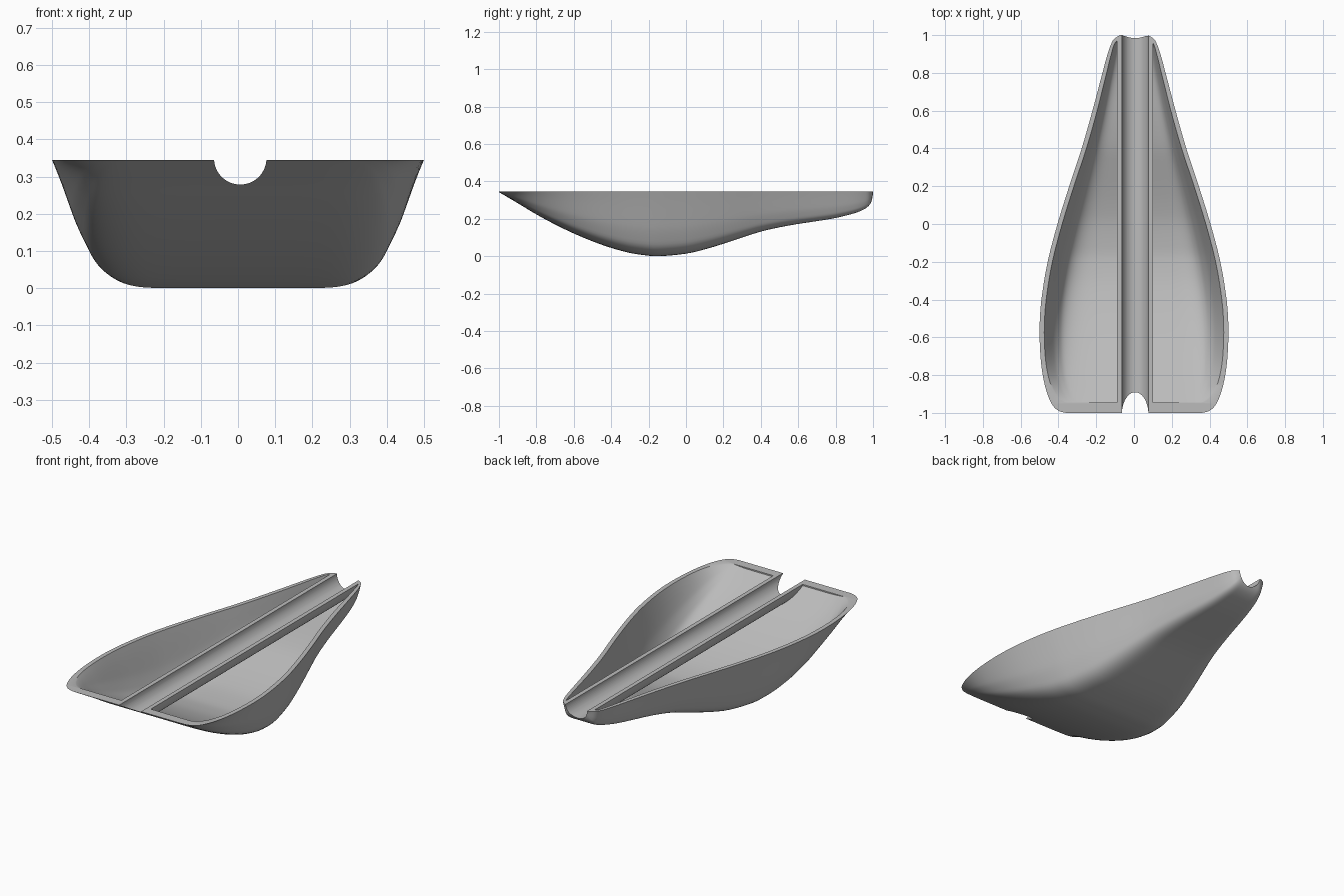
import bpy, bmesh, math

if "Cube" in bpy.data.objects:
    bpy.data.objects.remove(bpy.data.objects["Cube"])

TOP = 0.345          # height of the flat rim
CX = 0.006           # channel sits a touch off centre

# outline and keel tables: (y, value)
WIDTH = [(-1, .36), (-.993, .39), (-.975, .418), (-.94, .442), (-.88, .465), (-.8, .483),
         (-.7, .495), (-.55, .5), (-.4, .49), (-.2, .457), (0, .405), (.2, .343),
         (.4, .277), (.6, .22), (.8, .167), (.9, .14), (.95, .122), (.98, .105), (1, .075)]
KEEL = [(-1, .343), (-.9, .284), (-.8, .224), (-.7, .17), (-.6, .122), (-.5, .08),
        (-.4, .045), (-.3, .018), (-.2, .003), (-.15, 0), (0, .014), (.1, .037),
        (.2, .067), (.3, .1), (.4, .132), (.5, .155), (.6, .173), (.7, .188),
        (.8, .205), (.9, .23), (.95, .25), (.98, .273), (.994, .3), (1, .33)]
INNER_WIDTH = [(-.945, .36), (-.938, .378), (-.915, .405), (-.87, .432), (-.8, .455),
               (-.7, .47), (-.55, .475), (-.4, .465), (-.2, .432), (0, .38), (.2, .318),
               (.4, .252), (.6, .195), (.8, .145), (.9, .12), (.955, .103), (.975, .085)]
# half cross-section: fraction of width, fraction of depth
SECTION = [(1, 0), (.96, .2), (.91, .46), (.88, .6), (.84, .74), (.80, .85),
           (.74, .925), (.66, .972), (.56, .995), (.42, 1), (.2, 1), (0, 1)]


def curve(table, x):
    """Smooth cubic interpolation through a table."""
    n = len(table)
    x = min(max(x, table[0][0]), table[-1][0])
    i = 0
    while i < n - 2 and x > table[i + 1][0]:
        i += 1

    def slope(k):
        a, b = table[max(k - 1, 0)], table[min(k + 1, n - 1)]
        return (b[1] - a[1]) / (b[0] - a[0])
    (x0, v0), (x1, v1) = table[i], table[i + 1]
    h = x1 - x0
    t = (x - x0) / h
    return (v0 * (2*t**3 - 3*t**2 + 1) + v1 * (3*t**2 - 2*t**3)
            + h * (slope(i) * (t**3 - 2*t**2 + t) + slope(i + 1) * (t**3 - t**2)))


SEC_X = [(i, p[0]) for i, p in enumerate(SECTION)]
SEC_Z = [(i, p[1]) for i, p in enumerate(SECTION)]


def new_object(name, bm):
    bmesh.ops.recalc_face_normals(bm, faces=bm.faces)
    me = bpy.data.meshes.new(name)
    bm.to_mesh(me)
    bm.free()
    ob = bpy.data.objects.new(name, me)
    bpy.context.collection.objects.link(ob)
    return ob


def loft(name, width, lift, extra, stations=90, arc=26):
    """Closed boat-shaped solid lofted along y."""
    bm = bmesh.new()
    y0, y1 = width[0][0], width[-1][0]
    half = [(curve(SEC_X, k * 11 / arc), curve(SEC_Z, k * 11 / arc)) for k in range(arc + 1)]
    profile = [(-a, d) for a, d in half] + [(a, d) for a, d in reversed(half[:-1])]
    rings = []
    for s in range(stations + 1):
        y = (y0 + y1) / 2 - (y1 - y0) / 2 * math.cos(math.pi * s / stations)
        w = curve(width, y)
        depth = max(TOP - curve(KEEL, y) - lift, .002)
        pts = [(w * a, y, TOP - depth * d) for a, d in profile]
        if extra:
            pts = [(-w, y, TOP + extra)] + pts + [(w, y, TOP + extra)]
        rings.append([bm.verts.new(p) for p in pts])
    m = len(rings[0])
    for r, q in zip(rings, rings[1:]):
        for j in range(m):
            k = (j + 1) % m
            bm.faces.new((r[j], r[k], q[k], q[j]))
    bm.faces.new(rings[0])
    bm.faces.new(rings[-1])
    return new_object(name, bm)


def rod(name, radius, z):
    """Long cylinder along y."""
    bm = bmesh.new()
    bmesh.ops.create_cone(bm, cap_ends=True, segments=64, radius1=radius, radius2=radius, depth=3)
    for v in bm.verts:
        x, y, zz = v.co
        v.co = (x + CX, zz, y + z)
    return new_object(name, bm)


def cut(target, cutter):
    mod = target.modifiers.new("cut", 'BOOLEAN')
    mod.operation, mod.solver, mod.object = 'DIFFERENCE', 'EXACT', cutter
    bpy.context.view_layer.objects.active = target
    bpy.ops.object.modifier_apply(modifier=mod.name)
    bpy.data.objects.remove(cutter)


# solid outer hull, hollowed on both sides of a half-pipe channel
hull = loft("hull_shell", WIDTH, 0, 0)
cavity = loft("cavity_cutter", INNER_WIDTH, .027, .04)
cut(cavity, rod("channel_wall", .095, TOP + .001))
cut(hull, cavity)
cut(hull, rod("channel_groove", .0705, TOP + .004))

# one plain grey
grey = bpy.data.materials.new("grey")
grey.diffuse_color = (.5, .5, .5, 1)
grey.use_nodes = True
grey.node_tree.nodes["Principled BSDF"].inputs["Base Color"].default_value = grey.diffuse_color
hull.data.materials.clear()
hull.data.materials.append(grey)

bpy.ops.object.select_all(action='DESELECT')
hull.select_set(True)
bpy.context.view_layer.objects.active = hull
bpy.ops.object.shade_smooth_by_angle(angle=math.radians(35))
